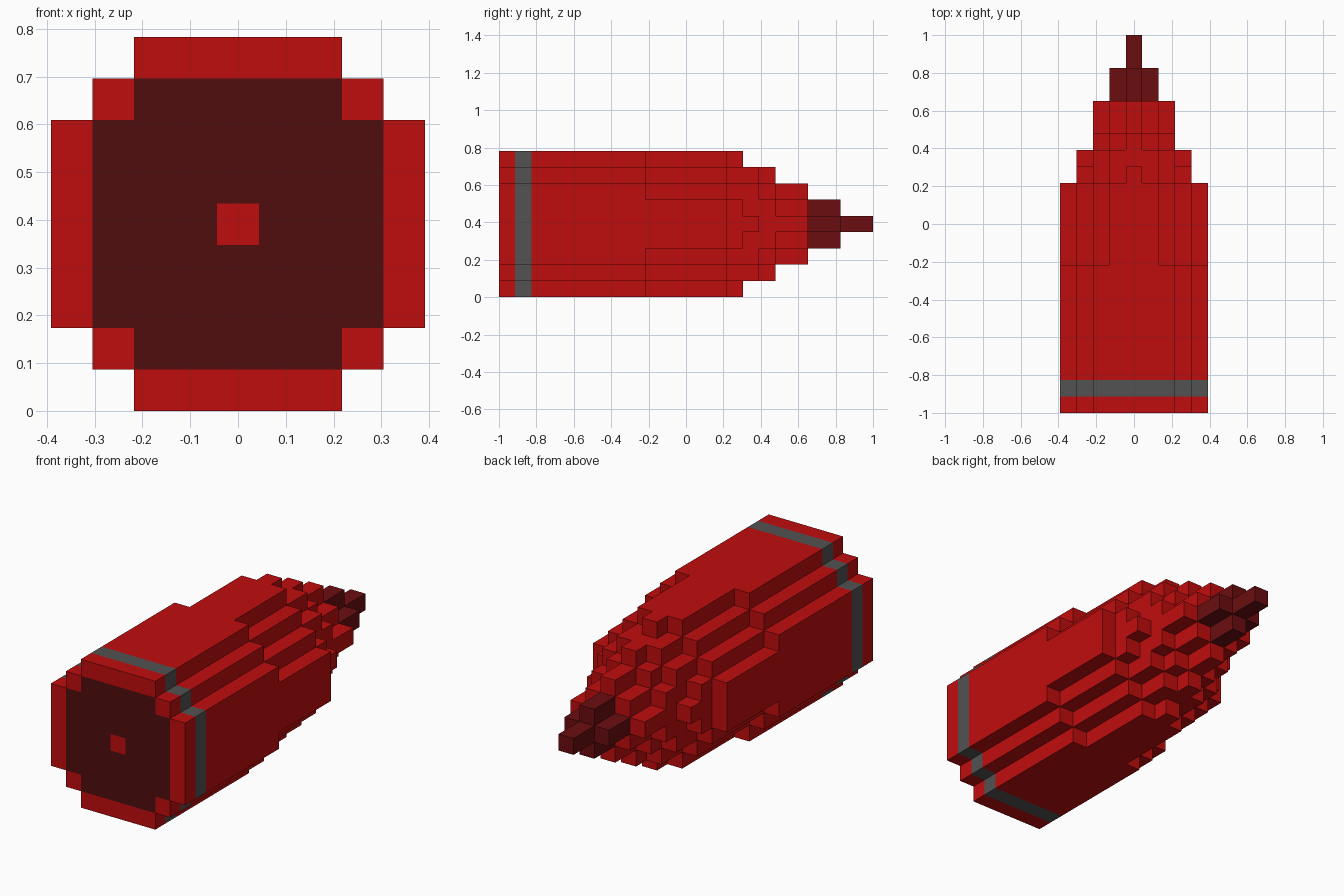
import bpy
import bmesh

cube = bpy.data.objects.get("Cube")
if cube:
    bpy.data.objects.remove(cube, do_unlink=True)

U = 2 / 23          # one block
MID = 4.5 * U       # height of the long axis


def material(name, rgb):
    m = bpy.data.materials.new(name)
    m.use_nodes = True
    color = (*rgb, 1.0)
    m.diffuse_color = color
    m.node_tree.nodes["Principled BSDF"].inputs["Base Color"].default_value = color
    return m


RED = material("red", (0.527, 0.004, 0.004))
GREY = material("grey", (0.085, 0.085, 0.085))
DARK = material("dark_red_tip", (0.147, 0.004, 0.005))
MAROON = material("maroon_base", (0.080, 0.004, 0.004))


def make_object(name, bm, mats):
    mesh = bpy.data.meshes.new(name)
    bm.to_mesh(mesh)
    bm.free()
    for m in mats:
        mesh.materials.append(m)
    obj = bpy.data.objects.new(name, mesh)
    bpy.context.collection.objects.link(obj)
    return obj


def outline(widths):
    """Stepped outline, counter-clockwise from the front; widths[k] is the half-width of row k."""
    quarter = []
    for k, w in enumerate(widths):
        following = widths[k + 1] if k + 1 < len(widths) else None
        if following != w:
            quarter.append((w + 0.5, k + 0.5))
            if following is not None:
                quarter.append((following + 0.5, k + 0.5))
    back = quarter[::-1]
    return (quarter + [(-x, z) for x, z in back]
            + [(-x, -z) for x, z in quarter] + [(x, -z) for x, z in back])


def stepped_prism(name, widths, start, end, mat, capped=True):
    """Extrude the outline along y between two block positions."""
    bm = bmesh.new()
    pts = outline(widths)
    near, far = [[bm.verts.new((x * U, -1 + i * U, MID + z * U)) for x, z in pts]
                 for i in (start, end)]
    n = len(pts)
    for a in range(n):
        b = (a + 1) % n
        bm.faces.new((near[a], far[a], far[b], near[b]))
    if capped:
        bm.faces.new(far[::-1])
    return make_object(name, bm, [mat])


# Body with a painted band, then the taper and the tip
FULL = (4, 4, 4, 3, 2)
stepped_prism("base_rim", FULL, 0, 1, RED, capped=False)
stepped_prism("band", FULL, 1, 2, GREY, capped=False)
stepped_prism("body", FULL, 2, 9, RED)

TAPER = [
    ((4, 4, 3, 2, 1), 9, 14),
    ((3, 3, 2, 1, 0), 14, 15),
    ((3, 2, 2, 1), 15, 16),
    ((2, 2, 1, 0), 16, 17),
    ((2, 1, 0), 17, 19),
]
for i, (widths, start, end) in enumerate(TAPER, 1):
    stepped_prism(f"taper_step_{i}", widths, start, end, RED)

stepped_prism("tip_collar", (1, 0), 19, 21, DARK)
stepped_prism("tip_point", (0,), 21, 23, DARK)

# Base face: maroon panel with a red rim and a red centre square
bm = bmesh.new()
for k in range(-4, 5):
    for i in range(-FULL[abs(k)], FULL[abs(k)] + 1):
        corners = [(i - .5, k - .5), (i + .5, k - .5), (i + .5, k + .5), (i - .5, k + .5)]
        face = bm.faces.new([bm.verts.new((x * U, -1, MID + z * U)) for x, z in corners])
        ax, az = abs(i), abs(k)
        panel = max(ax, az) <= 3 and ax + az < 6 and ax + az > 0
        face.material_index = 1 if panel else 0
bmesh.ops.remove_doubles(bm, verts=bm.verts, dist=1e-4)
make_object("base_face", bm, [RED, MAROON])
